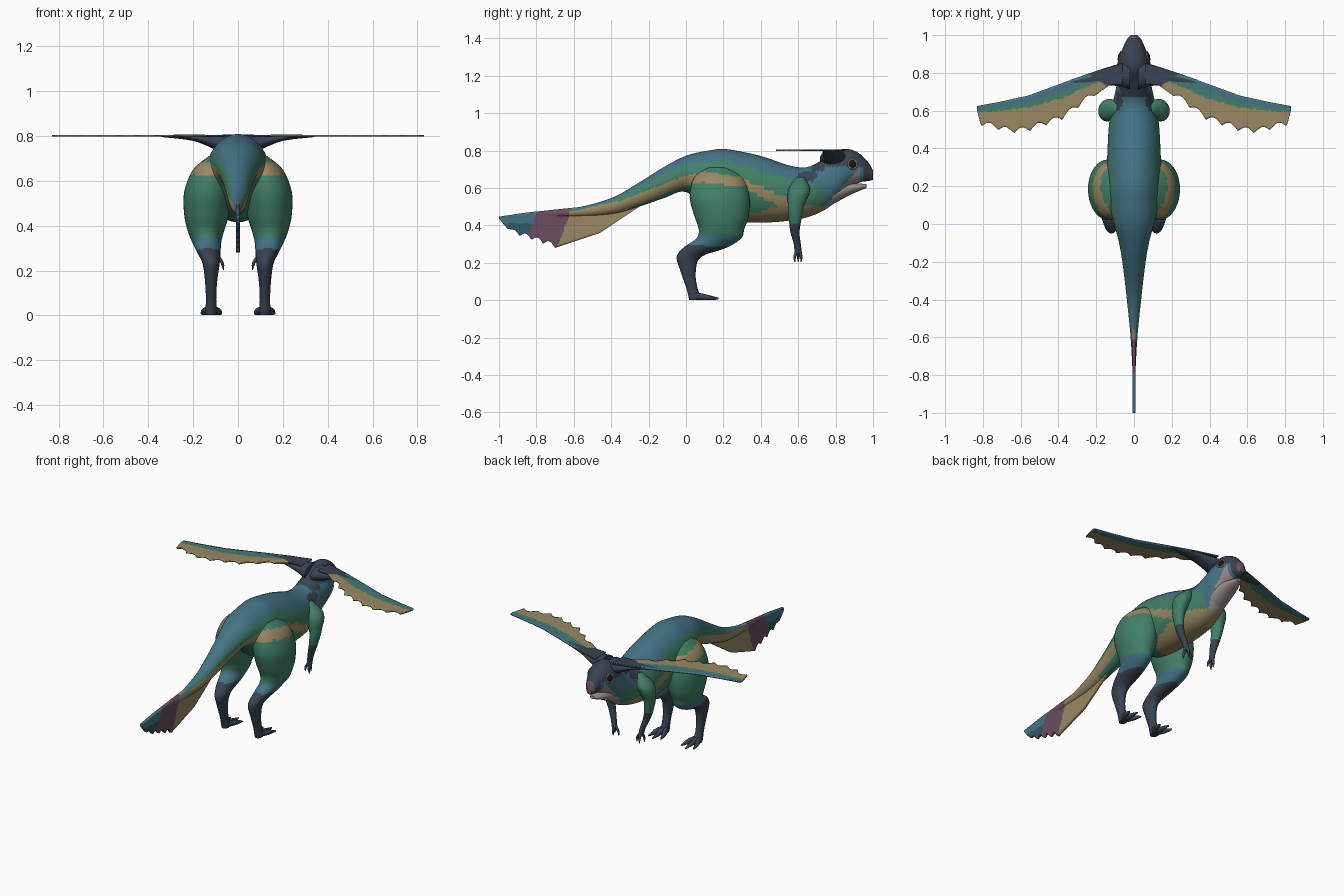
import bpy, bmesh, math
from mathutils import Vector

if "Cube" in bpy.data.objects:
    bpy.data.objects.remove(bpy.data.objects["Cube"])

# ---- colours -------------------------------------------------------------
PALETTE = {"blue": (68, 116, 134), "green": (66, 128, 104), "tan": (154, 137, 98),
           "dark_slate": (57, 67, 82), "plum": (108, 77, 96), "pale_pink": (154, 140, 140),
           "deep_teal": (50, 88, 102), "black": (24, 24, 28)}
NAMES = list(PALETTE)


def linear(channel):
    return ((channel / 255 + 0.055) / 1.055) ** 2.4


MATERIALS = []
for label, rgb in PALETTE.items():
    mat = bpy.data.materials.new(label)
    mat.use_nodes = True
    colour = [linear(c) for c in rgb] + [1]
    mat.diffuse_color = colour
    shader = mat.node_tree.nodes["Principled BSDF"]
    shader.inputs["Base Color"].default_value = colour
    shader.inputs["Roughness"].default_value = 0.8
    MATERIALS.append(mat)


# ---- helpers ---------------------------------------------------------------
def interp(points, t):
    """Piecewise linear value through (t, value) points in rising order."""
    if t <= points[0][0]:
        return points[0][1]
    for (a, va), (b, vb) in zip(points, points[1:]):
        if t <= b:
            return va + (vb - va) * (t - a) / (b - a)
    return points[-1][1]


def smooth_keys(keys, steps):
    """Catmull-Rom resampling of a list of key tuples."""
    padded = [keys[0]] + list(keys) + [keys[-1]]
    result = []
    for p, q, r, s in zip(padded, padded[1:], padded[2:], padded[3:]):
        for i in range(steps):
            t = i / steps
            result.append([b + t / 2 * (c - a + t * (2 * a - 5 * b + 4 * c - d + t * (3 * (b - c) + d - a)))
                           for a, b, c, d in zip(p, q, r, s)])
    return result + [list(keys[-1])]


def finish(name, bm, rule):
    """Turn a bmesh into a smooth object and colour each face by a rule."""
    bmesh.ops.recalc_face_normals(bm, faces=bm.faces)
    mesh = bpy.data.meshes.new(name)
    bm.to_mesh(mesh)
    bm.free()
    for mat in MATERIALS:
        mesh.materials.append(mat)
    for poly in mesh.polygons:
        label = rule if isinstance(rule, str) else rule(*poly.center)
        poly.material_index = NAMES.index(label)
        poly.use_smooth = True
    obj = bpy.data.objects.new(name, mesh)
    bpy.context.collection.objects.link(obj)
    bpy.ops.object.select_all(action="DESELECT")
    obj.select_set(True)
    bpy.context.view_layer.objects.active = obj
    bpy.ops.object.shade_smooth_by_angle(angle=math.radians(50))
    return obj


def loft(name, axis, keys, rule, side=1, sides=20, steps=6):
    """Elliptical tube along an axis; each key is (position, centre a, centre b, radius a, radius b)."""
    order = {"x": (1, 2), "y": (0, 2), "z": (0, 1)}[axis]
    bm = bmesh.new()
    rings = []
    for t, a, b, ra, rb in smooth_keys(keys, steps):
        ring = []
        for i in range(sides):
            angle = math.tau * i / sides
            co = Vector((t, t, t))
            co[order[0]] = a + ra * math.cos(angle)
            co[order[1]] = b + rb * math.sin(angle)
            co.x *= side
            ring.append(bm.verts.new(co))
        rings.append(ring)
    for low, high in zip(rings, rings[1:]):
        for i in range(sides):
            j = (i + 1) % sides
            bm.faces.new((low[i], low[j], high[j], high[i]))
    bm.faces.new(rings[0])
    bm.faces.new(rings[-1])
    return finish(name, bm, rule)


def panel(name, start, end, edge_a, edge_b, place, rule, thickness, columns=110, rows=14):
    """Thin sheet between two edge functions, thickened evenly."""
    bm = bmesh.new()
    grid = []
    for i in range(columns + 1):
        t = start + (end - start) * i / columns
        a, b = edge_a(t), edge_b(t)
        grid.append([bm.verts.new(place(t, a + (b - a) * j / rows)) for j in range(rows + 1)])
    for left, right in zip(grid, grid[1:]):
        for j in range(rows):
            bm.faces.new((left[j], right[j], right[j + 1], left[j + 1]))
    obj = finish(name, bm, rule)
    solid = obj.modifiers.new("thickness", "SOLIDIFY")
    solid.thickness, solid.offset = thickness, 0
    return obj


# ---- colour rules ----------------------------------------------------------
BACK_LINE = [(-.6, .475), (-.4, .53), (-.25, .61), (0, .725), (.2, .75), (.4, .695), (.6, .63), (.75, .6)]
STRIPE = [(-.6, .45), (-.35, .505), (-.19, .565), (0, .64), (.1, .66), (.29, .63), (.5, .535), (.6, .5)]
BELLY = [(.25, .44), (.4, .475), (.55, .52), (.75, .5)]


def fin_colour(x, y, z):
    slant = y - .38 * (z - .465)
    if slant < -.8:
        return "blue" if z > .41 else "deep_teal"
    return "plum" if slant < -.62 else "tan"


def skin_colour(x, y, z):
    if y < -.62:
        return fin_colour(x, y, z)
    if y > .74:
        if y > .985 and z > .65:
            return "plum"
        if y < .93 and z < .5 + (y - .74) * 1.1:
            return "pale_pink"
        if y < .95 and z < .715:
            return "blue"
        return "dark_slate"
    if y > .67 and z > .69 or math.hypot(abs(x) - .085, (y - .65) * .7, z - .665) < .035:
        return "dark_slate"
    if z > interp(BACK_LINE, y):
        return "blue"
    if y < .6 and abs(z - interp(STRIPE, y)) < .027:
        return "tan"
    if y > .25 and z < interp(BELLY, y) or y < -.3 and z < interp(STRIPE, y):
        return "tan"
    return "green"


def leg_colour(x, y, z):
    if z < .29 + .1 * max(0, .1 - y):
        return "dark_slate"
    return "blue" if z < .35 else skin_colour(x, min(y, .24), z)


def arm_colour(x, y, z):
    return "dark_slate" if z < .41 else "green"


def ear_colour(x, y, z):
    depth = ear_front(abs(x)) - y
    if abs(x) < .24 - depth:
        return "dark_slate"
    width = interp([(.1, .03), (.4, .045), (.83, .02)], abs(x))
    if depth < width:
        return "blue"
    return "green" if depth < width * 1.75 else "tan"


# ---- body with tail, neck and upper head -----------------------------------
loft("body", "y", [
    (-.82, 0, .455, .006, .008), (-.6, 0, .47, .018, .022), (-.4, 0, .503, .038, .043),
    (-.25, 0, .565, .055, .065), (-.12, 0, .628, .075, .083), (0, 0, .675, .105, .097),
    (.12, 0, .635, .135, .165), (.22, 0, .616, .145, .191), (.4, 0, .593, .14, .178),
    (.55, 0, .573, .13, .148), (.65, 0, .578, .11, .134), (.74, 0, .62, .092, .138),
    (.81, 0, .668, .092, .133), (.87, 0, .703, .083, .105), (.93, 0, .706, .06, .076),
    (.98, 0, .684, .036, .046), (1, 0, .668, .018, .024)], skin_colour, sides=56, steps=9)

loft("lower_jaw", "y", [(.78, 0, .57, .07, .06), (.87, 0, .595, .056, .036),
                        (.93, 0, .605, .036, .019), (.965, 0, .61, .018, .01)], "pale_pink")

# ---- tail fin --------------------------------------------------------------
FIN_TOP = [(-1, .447), (-.86, .468), (-.6, .495), (-.25, .54)]
FIN_BOTTOM = [(-1, .437), (-.97, .4), (-.93, .355), (-.7, .28), (-.46, .36), (-.25, .5)]


def fin_bottom(y):
    notch = .025 * abs(math.sin((y + .7) * 50)) if -.95 < y < -.7 else 0
    return interp(FIN_BOTTOM, y) + notch


panel("tail_fin", -1, -.25, lambda y: interp(FIN_TOP, y), fin_bottom,
      lambda y, z: (0, y, z), fin_colour, .018)

# ---- ear wings -------------------------------------------------------------
EAR_FRONT = [(.06, .85), (.2, .81), (.35, .757), (.56, .68), (.72, .645), (.83, .625)]
EAR_BACK = [(.06, .74), (.13, .735), (.22, .67), (.38, .55), (.57, .485), (.66, .48), (.81, .52), (.83, .6)]


def ear_front(x):
    return interp(EAR_FRONT, x)


def ear_back(x):
    notch = .028 * abs(math.sin((x - .21) * math.pi / .085)) if .21 < x < .81 else 0
    return interp(EAR_BACK, x) + notch


# ---- paired parts ----------------------------------------------------------
for side, word in ((1, "left"), (-1, "right")):
    panel(word + "_ear_wing", .06, .83, ear_front, ear_back,
          lambda x, y: (side * x, y, .801), ear_colour, .008)
    loft(word + "_ear_base", "x", [(.02, .79, .757, .075, .05), (.1, .787, .772, .055, .033),
                                   (.2, .77, .792, .04, .014), (.34, .748, .8, .014, .005)],
         "dark_slate", side)

    # hind leg with three toes
    loft(word + "_leg", "z", [
        (.71, .09, .17, .04, .07), (.65, .115, .175, .085, .135), (.55, .135, .18, .105, .16),
        (.45, .14, .19, .1, .145), (.38, .143, .19, .082, .122), (.33, .14, .175, .066, .12),
        (.28, .13, .1, .052, .115), (.23, .12, .015, .038, .065), (.15, .12, .012, .027, .04),
        (.07, .12, .03, .023, .03), (.02, .12, .045, .026, .032), (.002, .12, .045, .022, .028)],
        leg_colour, side, sides=36, steps=7)
    for finger, spread in (("inner", -.045), ("middle", 0), ("outer", .042)):
        reach = .175 - abs(spread) / 2
        loft(f"{word}_{finger}_toe", "y", [
            (.03, .12, .024, .02, .022), (.1, .12 + spread * .7, .017, .015, .016),
            (reach, .12 + spread, .008, .004, .005)], "dark_slate", side, sides=12)

    # arm with three fingers
    loft(word + "_arm", "z", [
        (.66, .085, .61, .02, .02), (.59, .13, .605, .052, .058), (.5, .148, .588, .036, .043),
        (.42, .14, .583, .027, .032), (.36, .125, .583, .022, .024),
        (.3, .105, .595, .017, .019), (.25, .095, .6, .015, .02)], arm_colour, side)
    for finger, dx, dy in (("inner", -.03, 0), ("middle", 0, .015), ("outer", .012, -.018)):
        loft(f"{word}_{finger}_finger", "z", [
            (.275, .097, .6, .009, .01), (.235, .095 + dx * .8, .6 + dy, .008, .008),
            (.203, .095 + dx, .6 + dy, .002, .002)], "dark_slate", side, sides=10)

    # eye ball and pale ring facing outwards
    facing = Vector((side, .35, .2))
    spot = (side * .073, .89, .727)
    bm = bmesh.new()
    bmesh.ops.create_uvsphere(bm, u_segments=20, v_segments=12, radius=.021)
    bmesh.ops.scale(bm, vec=(1, 1, .5), verts=bm.verts)
    eye = finish(word + "_eye", bm, "black")
    bpy.ops.mesh.primitive_torus_add(major_radius=.024, minor_radius=.005,
                                     major_segments=28, minor_segments=8)
    ring = bpy.context.object
    ring.name = word + "_eye_ring"
    ring.data.materials.append(MATERIALS[NAMES.index("tan")])
    bpy.ops.object.shade_smooth()
    for part in (eye, ring):
        part.location = spot
        part.rotation_euler = facing.to_track_quat("Z", "Y").to_euler()
